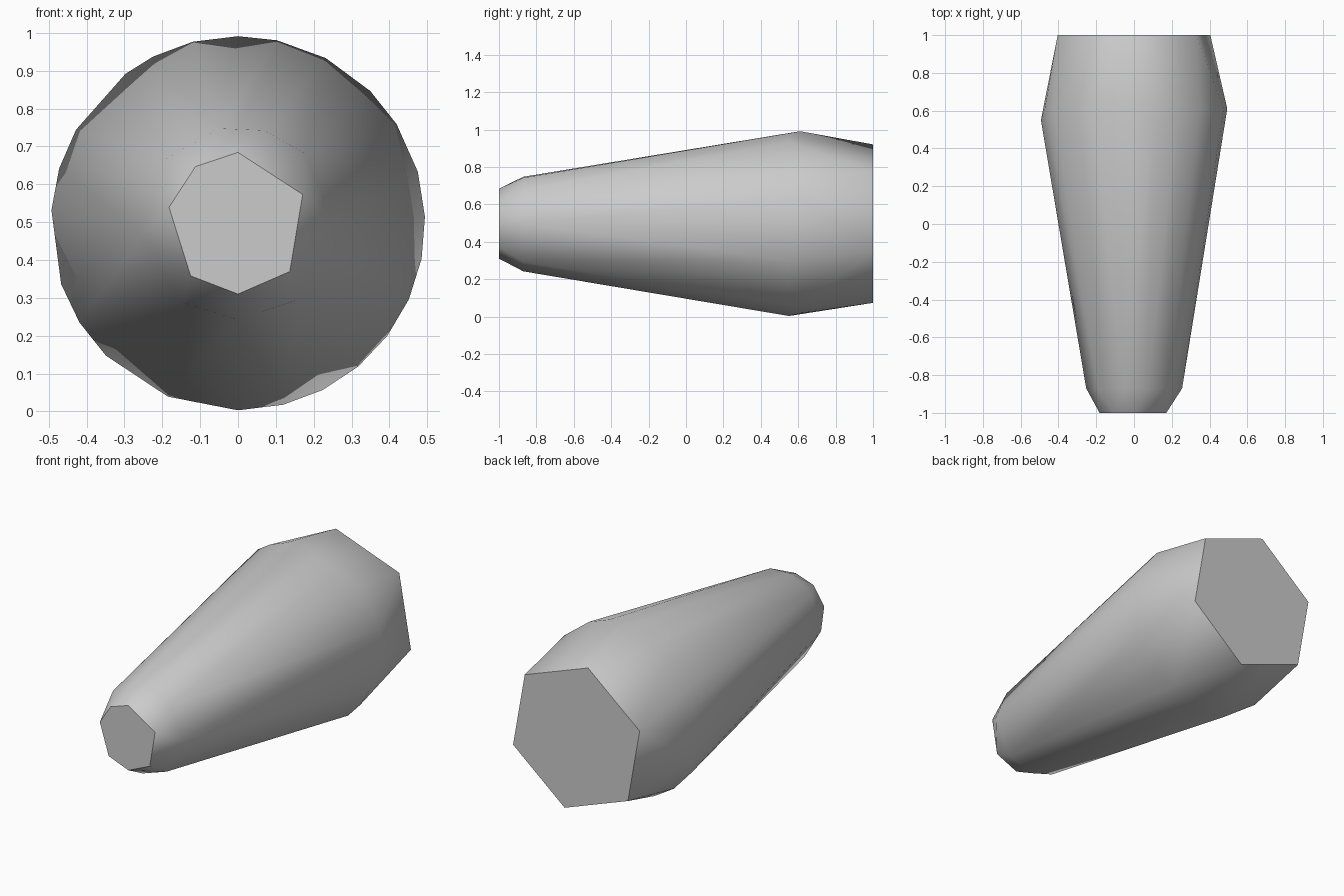
import bpy, bmesh
from math import radians, cos, sin

cube = bpy.data.objects.get("Cube")
if cube:
    bpy.data.objects.remove(cube, do_unlink=True)

AXIS_HEIGHT = 0.497

grey = bpy.data.materials.new("light grey")
grey.use_nodes = True
colour = (0.6, 0.6, 0.6, 1)
grey.diffuse_color = colour
grey.node_tree.nodes["Principled BSDF"].inputs["Base Color"].default_value = colour


def ring(bm, y, radius, angles):
    """Add points around the long axis at the given angles in degrees."""
    for angle in angles:
        a = radians(angle)
        bm.verts.new((radius * cos(a), y, AXIS_HEIGHT + radius * sin(a)))


bm = bmesh.new()
# small blunt nose and its bevel
ring(bm, -1, 0.187, (90, 24, -43, -90, -132, 167, 127))
ring(bm, -0.87, 0.255, (101, 74, 46, 0, -53, -90, -125, 187, 138))
# widest part, with its points staggered along the length
ring(bm, 0.55, 0.494, (78, 62, 176, -90, -50, -37, -24, -112, -148))
ring(bm, 0.61, 0.494, (90, 45, 32, 16, 2, -11, -63, -76, -135, -161, 163, 150, 127, 117, 104))
# hexagonal rear end
ring(bm, 1, 0.43, range(-80, 280, 60))

# skin the rings and merge the flat caps
bmesh.ops.convex_hull(bm, input=bm.verts[:])
bmesh.ops.dissolve_limit(bm, angle_limit=radians(0.5), verts=bm.verts[:], edges=bm.edges[:])
bmesh.ops.recalc_face_normals(bm, faces=bm.faces[:])

mesh = bpy.data.meshes.new("tapered_body")
bm.to_mesh(mesh)
bm.free()
mesh.materials.append(grey)
body = bpy.data.objects.new("tapered_body", mesh)
bpy.context.collection.objects.link(body)

# soft sides, crisp end caps
bpy.ops.object.select_all(action="DESELECT")
body.select_set(True)
bpy.context.view_layer.objects.active = body
bpy.ops.object.shade_smooth_by_angle(angle=radians(40))
